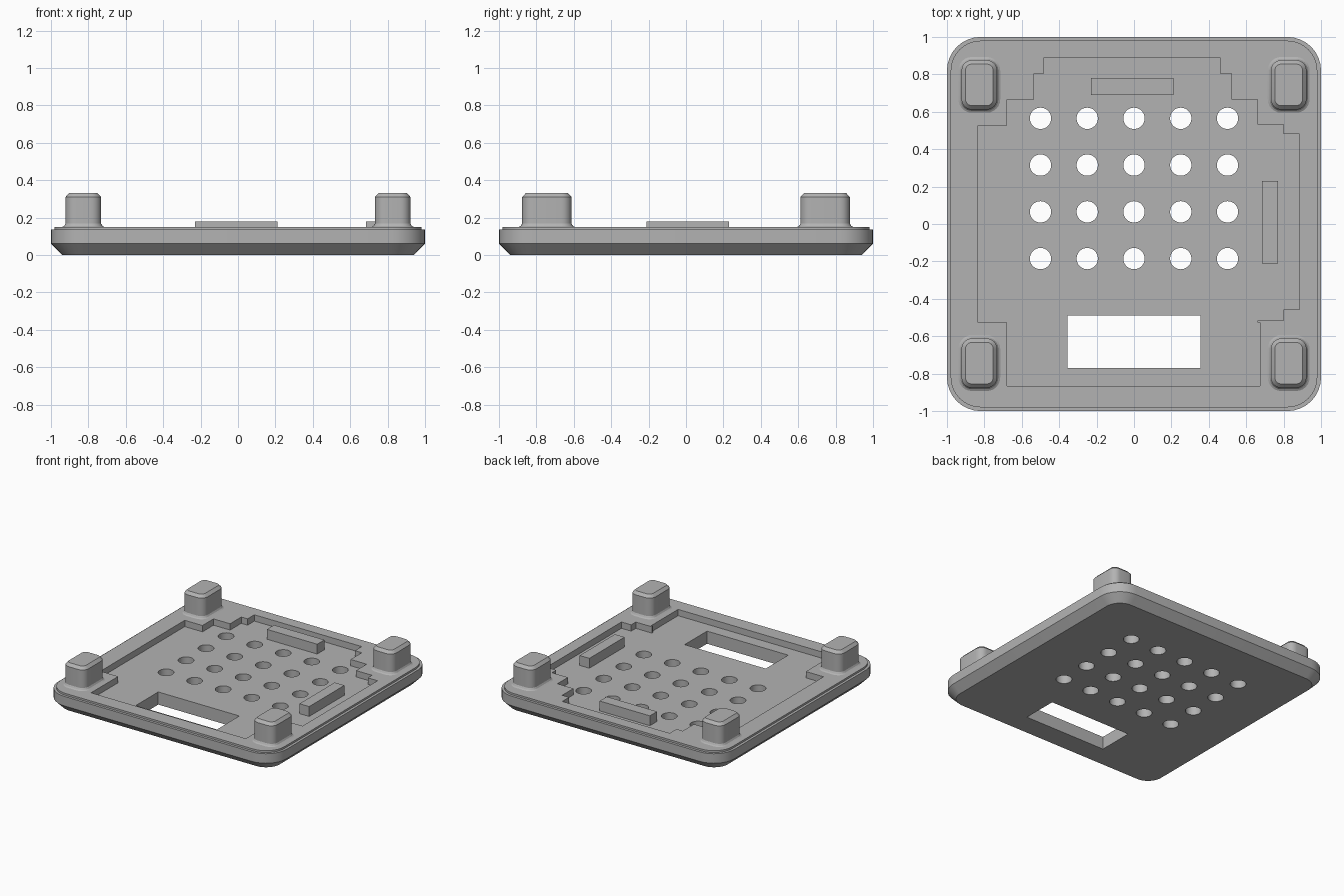
import bpy, bmesh, math

cube = bpy.data.objects.get("Cube")
if cube:
    bpy.data.objects.remove(cube, do_unlink=True)

grey = bpy.data.materials.new("plain_grey")
grey.use_nodes = True
COLOUR = (0.45, 0.45, 0.45, 1)
grey.diffuse_color = COLOUR
grey.node_tree.nodes["Principled BSDF"].inputs["Base Color"].default_value = COLOUR

FLOOR, RIM = 0.1, 0.15


def rounded_rect(w, d, r, steps=8):
    """Outline of a w by d rectangle with rounded corners."""
    pts = []
    for i, (sx, sy) in enumerate([(1, 1), (-1, 1), (-1, -1), (1, -1)]):
        for k in range(steps + 1):
            a = math.pi / 2 * (i + k / steps)
            pts.append((sx * (w / 2 - r) + r * math.cos(a),
                        sy * (d / 2 - r) + r * math.sin(a)))
    return pts


def loft(bm, rings):
    """Closed solid through stacked (outline, z) rings."""
    loops = [[bm.verts.new((x, y, z)) for x, y in pts] for pts, z in rings]
    for a, b in zip(loops, loops[1:]):
        for i in range(len(a)):
            j = (i + 1) % len(a)
            bm.faces.new((a[i], a[j], b[j], b[i]))
    bm.faces.new(loops[0][::-1])
    bm.faces.new(loops[-1])


def prism(bm, pts, z0, z1):
    loft(bm, [(pts, z0), (pts, z1)])


def box_outline(x0, x1, y0, y1):
    return [(x0, y0), (x1, y0), (x1, y1), (x0, y1)]


def finish(bm, name):
    bmesh.ops.recalc_face_normals(bm, faces=bm.faces)
    mesh = bpy.data.meshes.new(name)
    bm.to_mesh(mesh)
    bm.free()
    mesh.materials.append(grey)
    obj = bpy.data.objects.new(name, mesh)
    bpy.context.collection.objects.link(obj)
    return obj


def activate(obj):
    bpy.ops.object.select_all(action='DESELECT')
    obj.select_set(True)
    bpy.context.view_layer.objects.active = obj


def cut(obj, cutter):
    cutter.hide_render = True
    mod = obj.modifiers.new("cut", 'BOOLEAN')
    mod.operation, mod.solver, mod.object = 'DIFFERENCE', 'EXACT', cutter
    activate(obj)
    bpy.ops.object.modifier_apply(modifier=mod.name)
    bpy.data.objects.remove(cutter, do_unlink=True)


# Base plate: chamfered underside, upright rim, small step at the top
bm = bmesh.new()
loft(bm, [(rounded_rect(2 - 2 * i, 2 - 2 * i, 0.18 - i), z)
          for i, z in [(0.06, 0), (0, 0.06), (0, 0.135), (0.02, 0.135), (0.02, RIM)]])
plate = finish(bm, "base_plate")

# Stepped recess in the top
bm = bmesh.new()
prism(bm, [(-0.48, 0.89), (-0.48, 0.805), (-0.535, 0.805), (-0.535, 0.665),
           (-0.68, 0.665), (-0.68, 0.527), (-0.835, 0.527), (-0.835, -0.527),
           (-0.68, -0.527), (-0.68, -0.865), (0.675, -0.865), (0.675, -0.527),
           (0.66, -0.527), (0.66, -0.515), (0.8, -0.515), (0.8, -0.457),
           (0.885, -0.457), (0.885, 0.48), (0.8, 0.48), (0.8, 0.533),
           (0.66, 0.533), (0.66, 0.665), (0.52, 0.665), (0.52, 0.805),
           (0.46, 0.805), (0.46, 0.89)], FLOOR, 0.3)
cut(plate, finish(bm, "recess_cutter"))

# Vent holes and rectangular window through the floor
bm = bmesh.new()
prism(bm, box_outline(-0.355, 0.355, -0.77, -0.49), -0.1, 0.3)
for col in range(5):
    for row in range(4):
        cx, cy = -0.5 + 0.25 * col, 0.565 - 0.25 * row
        angles = [math.tau * k / 32 for k in range(32)]
        prism(bm, [(cx + 0.057 * math.cos(a), cy + 0.057 * math.sin(a))
                   for a in angles], -0.1, 0.3)
cut(plate, finish(bm, "hole_cutter"))
parts = [plate]

# Raised locating bars on the recess floor
for name, outline in [("back_bar", box_outline(-0.23, 0.21, 0.69, 0.78)),
                      ("left_bar", box_outline(0.685, 0.77, -0.21, 0.23))]:
    bm = bmesh.new()
    prism(bm, outline, FLOOR - 0.02, 0.178)
    parts.append(finish(bm, name))

# Corner posts with a flared foot and a chamfered top
for side, sx in (("left", 1), ("right", -1)):
    for end, sy in (("back", 1), ("front", -1)):
        bm = bmesh.new()
        loft(bm, [(rounded_rect(0.19 + 2 * g, 0.264 + 2 * g, 0.055 + g, 6), z)
                  for g, z in [(0.017, FLOOR), (0.017, RIM), (0.007, 0.156),
                               (0, 0.168), (0, 0.31), (-0.021, 0.332)]])
        post = finish(bm, f"{end}_{side}_post")
        post.location = (sx * 0.827, sy * 0.744, 0)
        parts.append(post)

for obj in parts:
    activate(obj)
    bpy.ops.object.shade_smooth_by_angle(angle=math.radians(25))
